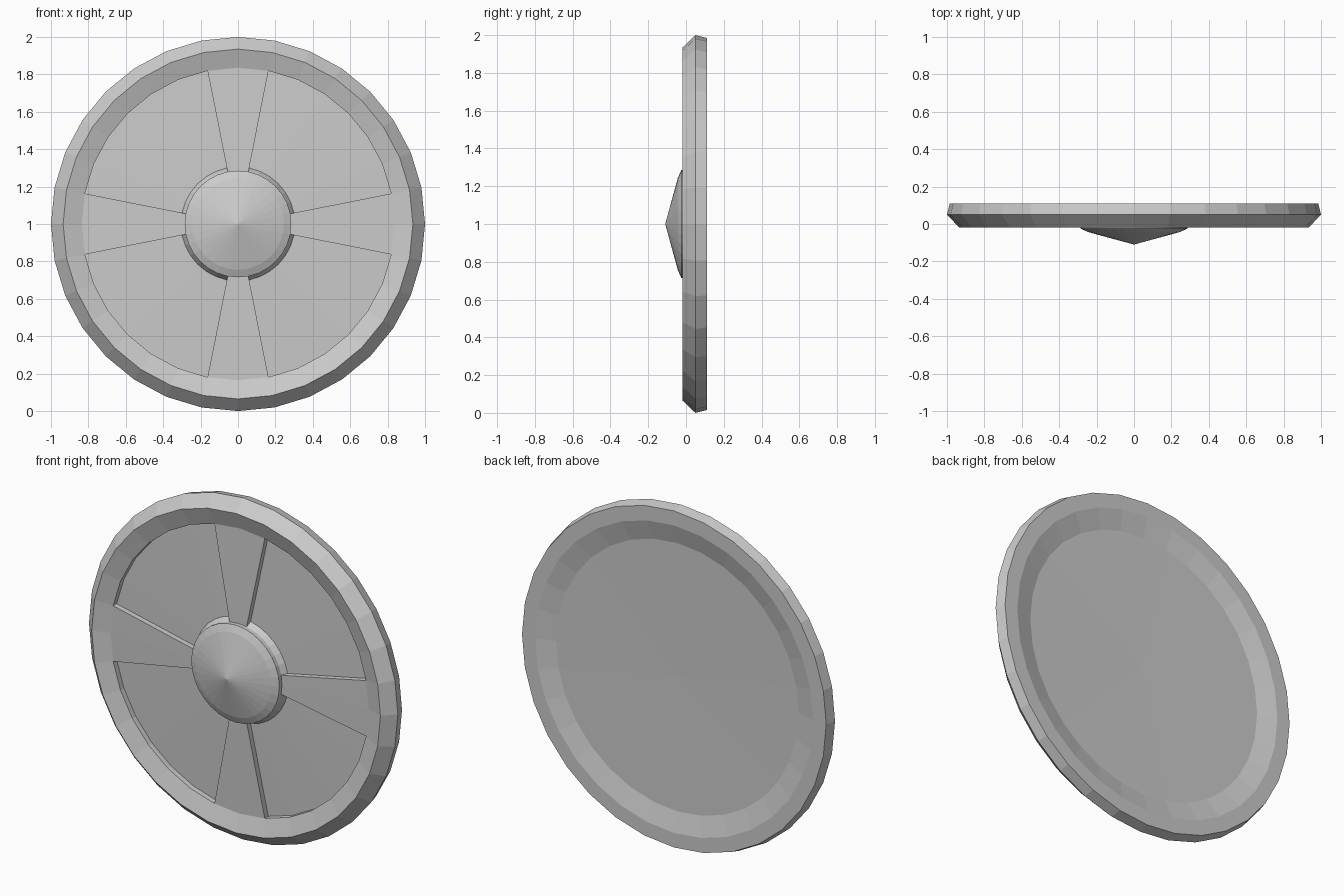
import bpy, bmesh, math
from mathutils import Vector

if "Cube" in bpy.data.objects:
    bpy.data.objects.remove(bpy.data.objects["Cube"])

SEG = 32
STEP = 2 * math.pi / SEG


def lathe(bm, profile):
    """Revolve (radius, y) points about the y axis through z = 1."""
    rings = []
    for r, y in profile:
        n = SEG if r > 0 else 1
        rings.append([bm.verts.new((r * math.sin(i * STEP), y, 1 + r * math.cos(i * STEP)))
                      for i in range(n)])
    bands = []
    for a, b in zip(rings, rings[1:]):
        band = []
        for i in range(SEG):
            j = (i + 1) % SEG
            if len(a) == 1:
                vs = [a[0], b[i], b[j]]
            elif len(b) == 1:
                vs = [a[i], b[0], a[j]]
            else:
                vs = [a[i], b[i], b[j], a[j]]
            band.append(bm.faces.new(vs))
        bands.append(band)
    return bands


def finish(bm, name):
    bmesh.ops.recalc_face_normals(bm, faces=bm.faces[:])
    me = bpy.data.meshes.new(name)
    bm.to_mesh(me)
    bm.free()
    ob = bpy.data.objects.new(name, me)
    bpy.context.collection.objects.link(ob)
    return ob


# Shield disc: dished back, bevelled rim, shallow front field
bm = bmesh.new()
bands = lathe(bm, [(0, 0.072), (0.785, 0.08), (0.9, 0.11), (0.985, 0.11), (1, 0.05),
                   (0.935, -0.018), (0.835, 0.015), (0.285, 0.0), (0, 0.0)])
bmesh.ops.recalc_face_normals(bm, faces=bm.faces[:])

# Four recessed panels, leaving a cross of arms between them
field = bands[6]
panels = [f for i, f in enumerate(field) if i % 8 not in (0, 7)]
res = bmesh.ops.extrude_face_region(bm, geom=panels)
bmesh.ops.delete(bm, geom=[f for f in panels if f.is_valid], context='FACES')
axis = Vector((0, 0, 1))
for v in [g for g in res['geom'] if isinstance(g, bmesh.types.BMVert)]:
    v.co.y += 0.032
    d = Vector((v.co.x, 0, v.co.z - 1))
    if d.length < 0.4:  # sloped wall around the hub
        d *= 0.305 / 0.285
        v.co.x, v.co.z = d.x, d.z + 1
finish(bm, "shield_disc")

# Conical boss in the middle of the front
bm = bmesh.new()
lathe(bm, [(0, -0.11), (0.245, -0.043), (0.285, -0.025), (0.285, 0.02), (0, 0.02)])
finish(bm, "center_boss")
